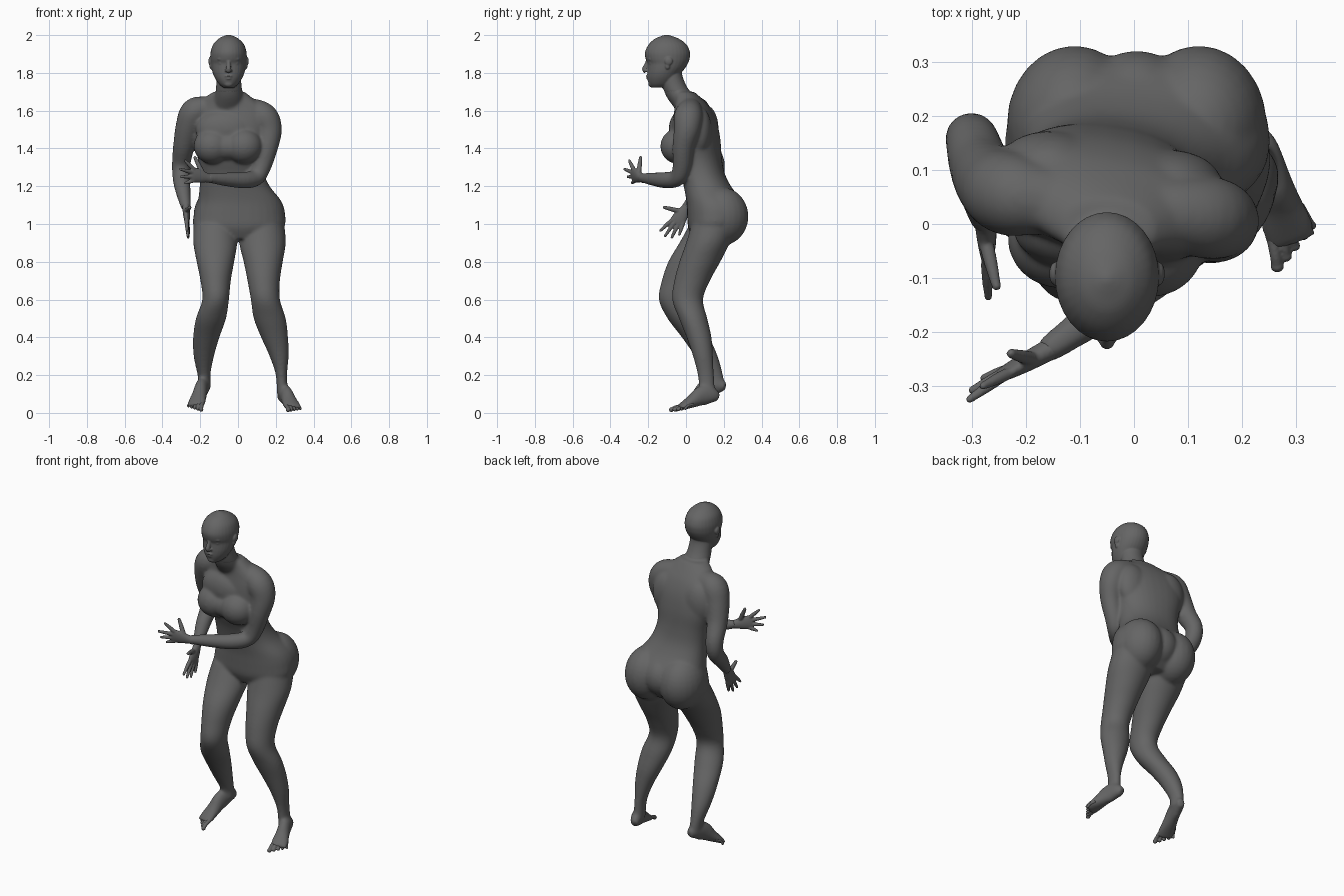
import bpy, bmesh, math
from mathutils import Vector, Matrix

cube = bpy.data.objects.get("Cube")
if cube:
    bpy.data.objects.remove(cube)

skin = bpy.data.materials.new("dark_grey_skin")
SKIN = (0.13, 0.13, 0.13, 1.0)
skin.diffuse_color = SKIN
skin.use_nodes = True
bsdf = skin.node_tree.nodes["Principled BSDF"]
bsdf.inputs["Base Color"].default_value = SKIN
bsdf.inputs["Roughness"].default_value = 0.7


def smooth_rows(rows, steps=4):
    """Catmull-Rom interpolation of rows of numbers."""
    out = []
    for i in range(len(rows) - 1):
        p0, p1, p2 = rows[max(i - 1, 0)], rows[i], rows[i + 1]
        p3 = rows[min(i + 2, len(rows) - 1)]
        for s in range(steps):
            t = s / steps
            out.append([0.5 * (2 * b + (c - a) * t + (2 * a - 5 * b + 4 * c - d) * t * t
                               + (3 * b - a - 3 * c + d) * t ** 3)
                        for a, b, c, d in zip(p0, p1, p2, p3)])
    return out + [list(rows[-1])]


def loft(bm, rings):
    loops = [[bm.verts.new(p) for p in ring] for ring in rings]
    n = len(loops[0])
    for a, b in zip(loops, loops[1:]):
        for i in range(n):
            j = (i + 1) % n
            bm.faces.new((a[i], a[j], b[j], b[i]))
    bm.faces.new(loops[0][::-1])
    bm.faces.new(loops[-1])


def circle(n, power=1.0):
    """Unit circle points; a power below 1 squares it off."""
    pts = [(math.cos(2 * math.pi * i / n), math.sin(2 * math.pi * i / n)) for i in range(n)]
    return [tuple(math.copysign(abs(v) ** power, v) for v in p) for p in pts]


def slices(bm, rows, power=1.0):
    """Horizontal ellipses from rows of z, x0, x1, y0, y1 and optional twist shear."""
    rings = []
    for z, x0, x1, y0, y1, *k in smooth_rows(rows):
        shear = k[0] if k else 0
        rings.append([((x0 + x1) / 2 + c * (x1 - x0) / 2,
                       (y0 + y1) / 2 + s * (y1 - y0) / 2 + shear * c * (x1 - x0) / 2, z)
                      for c, s in circle(32, power)])
    loft(bm, rings)


def tube(bm, rows, wide=(0, 0, 1), n=20):
    """Elliptical tube from rows of x, y, z, radius along wide, other radius."""
    rows = smooth_rows([tuple(r) if len(r) == 5 else (*r, r[3]) for r in rows])
    pts = [Vector(r[:3]) for r in rows]
    rings = []
    for i, r in enumerate(rows):
        d = (pts[min(i + 1, len(pts) - 1)] - pts[max(i - 1, 0)]).normalized()
        side = d.cross(Vector(wide)).normalized()
        up = side.cross(d)
        rings.append([pts[i] + up * c * r[3] + side * s * r[4] for c, s in circle(n)])
    loft(bm, rings)


def ball(bm, centre, radii):
    m = Matrix.Translation(centre) @ Matrix.Diagonal((*radii, 1))
    bmesh.ops.create_uvsphere(bm, u_segments=24, v_segments=16, radius=1, matrix=m)


def finish(bm, name, voxel, iterations):
    """Blend the overlapping pieces into one smooth skin."""
    bmesh.ops.recalc_face_normals(bm, faces=bm.faces)
    me = bpy.data.meshes.new(name)
    bm.to_mesh(me)
    bm.free()
    me.materials.append(skin)
    ob = bpy.data.objects.new(name, me)
    bpy.context.collection.objects.link(ob)
    blend = ob.modifiers.new("blend", 'REMESH')
    blend.mode = 'VOXEL'
    blend.voxel_size = voxel
    blend.use_smooth_shade = True
    relax = ob.modifiers.new("relax", 'SMOOTH')
    relax.factor = 0.5
    relax.iterations = iterations


# Torso, from crotch to neck
body = bmesh.new()
slices(body, [
    (0.92, -0.13, 0.14, 0.04, 0.22, 0), (0.98, -0.23, 0.24, 0.012, 0.28, 0),
    (1.05, -0.234, 0.25, 0.006, 0.312, 0), (1.12, -0.213, 0.23, 0.002, 0.295, 0),
    (1.2, -0.203, 0.168, -0.012, 0.238, -0.04), (1.27, -0.202, 0.138, -0.03, 0.203, -0.08),
    (1.35, -0.214, 0.13, -0.06, 0.187, -0.12), (1.45, -0.24, 0.15, -0.07, 0.177, -0.15),
    (1.54, -0.25, 0.16, -0.065, 0.157, -0.15), (1.61, -0.235, 0.14, -0.055, 0.125, -0.15),
    (1.66, -0.19, 0.085, -0.055, 0.085, -0.12), (1.70, -0.13, 0.035, -0.065, 0.045, -0.05)], 0.88)

# Neck, carried on under the jaw by the head
neck = [(1.6, -0.135, 0.035, -0.05, 0.09), (1.66, -0.126, 0.03, -0.095, 0.062),
        (1.7, -0.119, 0.023, -0.115, 0.022), (1.74, -0.115, 0.018, -0.128, -0.002),
        (1.79, -0.114, 0.015, -0.132, -0.02), (1.84, -0.112, 0.012, -0.13, -0.02)]
slices(body, neck[:4])

# Breasts and upper chest, shoulder blades, buttocks
for x, y in ((-0.135, -0.026), (0.03, -0.042)):
    ball(body, (x, y, 1.412), (0.1, 0.094, 0.094))
ball(body, (-0.055, -0.034, 1.41), (0.1, 0.078, 0.075))
ball(body, (-0.06, -0.01, 1.5), (0.165, 0.082, 0.11))
ball(body, (-0.155, 0.105, 1.5), (0.1, 0.068, 0.13))
ball(body, (0.065, 0.07, 1.49), (0.1, 0.068, 0.13))
for x in (-0.11, 0.12):
    ball(body, (x, 0.186, 1.04), (0.126, 0.145, 0.155))
ball(body, (0.005, 0.2, 1.06), (0.11, 0.122, 0.12))

# Legs
slices(body, [(1.0, 0.015, 0.245, 0.03, 0.27), (0.9, 0.007, 0.253, 0.0, 0.232),
              (0.8, 0.03, 0.237, -0.035, 0.182), (0.7, 0.05, 0.222, -0.062, 0.127),
              (0.6, 0.068, 0.222, -0.073, 0.09), (0.5, 0.083, 0.253, -0.037, 0.113),
              (0.4, 0.122, 0.265, 0.003, 0.135), (0.3, 0.167, 0.268, 0.037, 0.143),
              (0.2, 0.2, 0.26, 0.062, 0.148), (0.1, 0.205, 0.265, 0.07, 0.155)])
slices(body, [(1.0, -0.235, -0.005, 0.02, 0.27), (0.9, -0.237, -0.004, -0.035, 0.2),
              (0.8, -0.219, -0.02, -0.094, 0.13), (0.7, -0.199, -0.038, -0.128, 0.065),
              (0.6, -0.189, -0.048, -0.144, 0.022), (0.5, -0.223, -0.063, -0.098, 0.062),
              (0.4, -0.238, -0.098, -0.022, 0.123), (0.3, -0.235, -0.127, 0.047, 0.168),
              (0.2, -0.214, -0.146, 0.105, 0.196), (0.14, -0.209, -0.141, 0.115, 0.203)])

# Arms from the collar: right hangs bent behind, left crosses the waist
tube(body, [(-0.08, 0.03, 1.62, 0.055), (-0.17, 0.045, 1.61, 0.066), (-0.228, 0.055, 1.59, 0.078),
            (-0.26, 0.073, 1.52, 0.07), (-0.285, 0.107, 1.42, 0.058),
            (-0.3, 0.155, 1.325, 0.05), (-0.3, 0.145, 1.25, 0.047), (-0.292, 0.08, 1.18, 0.041),
            (-0.275, 0.0, 1.085, 0.026)], wide=(0.6, -0.8, 0))
tube(body, [(-0.02, 0.02, 1.615, 0.055), (0.07, 0.02, 1.6, 0.066), (0.135, 0.012, 1.565, 0.077),
            (0.163, 0.005, 1.5, 0.07), (0.155, -0.014, 1.41, 0.058), (0.125, -0.022, 1.3, 0.049),
            (0.093, -0.045, 1.245, 0.045), (0.03, -0.1, 1.232, 0.044),
            (-0.07, -0.17, 1.237, 0.036), (-0.165, -0.237, 1.245, 0.024)], wide=(0.6, -0.8, 0.1))


# Feet: sole runs from heel to toe, big toe on the inner side
def foot(name, heel, toe, side):
    heel, toe = Vector(heel), Vector(toe)
    f = toe - heel
    s = f.normalized().cross(Vector((0, 0, 1))).normalized()
    u = s.cross(f.normalized())
    rows = []
    for t, w, h in ((-0.02, 0.02, 0.045), (0.07, 0.03, 0.08), (0.2, 0.033, 0.105), (0.35, 0.035, 0.103),
                    (0.52, 0.04, 0.075), (0.7, 0.048, 0.05), (0.84, 0.047, 0.031)):
        rows.append((*(heel + f * t + u * h / 2), w, h / 2))
    tube(body, rows, wide=s)
    toes = bmesh.new()
    for i in range(5):
        r = 0.0125 - 0.0011 * i
        off = s * side * (0.037 - 0.0195 * i)
        a = heel + f * (0.7 - 0.03 * i) + off * 0.85 + u * 0.022
        m = heel + f * (0.88 - 0.045 * i) + off + u * 0.02
        b = heel + f * (0.97 - 0.05 * i) + off * 1.08 + u * r
        tube(toes, [(*a, r * 0.9), (*m, r * 0.85), (*b, r * 0.9)], wide=s, n=12)
        ball(toes, b, (r, r, r))
    finish(toes, name, 0.003, 3)


foot("left_toes", (0.228, 0.17, 0.055), (0.305, -0.07, 0.003), 1)
foot("right_toes", (-0.165, 0.212, 0.115), (-0.235, -0.045, 0.004), -1)
finish(body, "body", 0.007, 16)


# Hands: palm, four spread fingers and a thumb
def hand(name, wrist, tips, thumb):
    bm = bmesh.new()
    wrist, thumb = Vector(wrist), Vector(thumb)
    tips = [Vector(t) for t in tips]
    d = (sum(tips, Vector()) / 4 - wrist).normalized()
    spread = (tips[0] - tips[3]).normalized()
    tube(bm, [(*(wrist + d * a), w, h) for a, w, h in
              ((-0.03, 0.024, 0.022), (0.0, 0.025, 0.02), (0.04, 0.035, 0.018),
               (0.08, 0.04, 0.014), (0.098, 0.036, 0.01))], wide=spread)
    chains = [(wrist + d * 0.08 + spread * (0.03 - 0.02 * i), tip, 0.0105) for i, tip in enumerate(tips)]
    chains.append((wrist + d * 0.025 + spread * 0.018, thumb, 0.0125))
    for base, tip, r in chains:
        mid = (base + tip) / 2
        tube(bm, [(*base, r * 1.1), (*mid, r), (*tip, r * 0.7)], wide=d.cross(spread), n=12)
        ball(bm, tip, (r * 0.7,) * 3)
    finish(bm, name, 0.004, 3)


hand("right_hand", (-0.275, 0.0, 1.085),
     [(-0.27, -0.135, 0.965), (-0.266, -0.11, 0.938), (-0.264, -0.075, 0.93), (-0.262, -0.035, 0.945)],
     (-0.255, -0.115, 1.088))
hand("left_hand", (-0.165, -0.237, 1.245),
     [(-0.28, -0.3, 1.335), (-0.305, -0.325, 1.29), (-0.3, -0.308, 1.25), (-0.278, -0.285, 1.217)],
     (-0.228, -0.24, 1.352))

# Head with brow, eyes, nose, lips, chin and ears
head = bmesh.new()
slices(head, neck[2:])
slices(head, [(1.722, -0.078, -0.022, -0.182, -0.1), (1.74, -0.1, 0.0, -0.196, -0.07),
              (1.77, -0.121, 0.021, -0.204, -0.045), (1.8, -0.134, 0.034, -0.205, -0.025),
              (1.825, -0.14, 0.04, -0.204, -0.005), (1.85, -0.143, 0.043, -0.204, 0.01),
              (1.875, -0.146, 0.046, -0.214, 0.019), (1.91, -0.145, 0.045, -0.217, 0.021),
              (1.95, -0.132, 0.032, -0.198, 0.003), (1.98, -0.104, 0.004, -0.166, -0.036),
              (1.995, -0.076, -0.024, -0.131, -0.074), (2.002, -0.055, -0.045, -0.108, -0.098)])
tube(head, [(-0.05, -0.2, 1.875, 0.009), (-0.05, -0.209, 1.845, 0.011),
            (-0.05, -0.219, 1.82, 0.014), (-0.05, -0.211, 1.806, 0.012)], wide=(1, 0, 0), n=12)
ball(head, (-0.05, -0.197, 1.783), (0.024, 0.016, 0.007))
ball(head, (-0.05, -0.194, 1.77), (0.02, 0.016, 0.007))
ball(head, (-0.05, -0.18, 1.742), (0.026, 0.02, 0.018))
for side in (-1, 1):
    ball(head, (-0.05 + side * 0.036, -0.181, 1.85), (0.018, 0.014, 0.009))
    ball(head, (-0.05 + side * 0.034, -0.188, 1.873), (0.026, 0.015, 0.008))
    ball(head, (-0.05 + side * 0.012, -0.209, 1.812), (0.008, 0.012, 0.007))
    ball(head, (-0.05 + side * 0.098, -0.092, 1.862), (0.009, 0.021, 0.022))
    ball(head, (-0.05 + side * 0.093, -0.098, 1.838), (0.008, 0.013, 0.019))
finish(head, "head", 0.004, 4)
